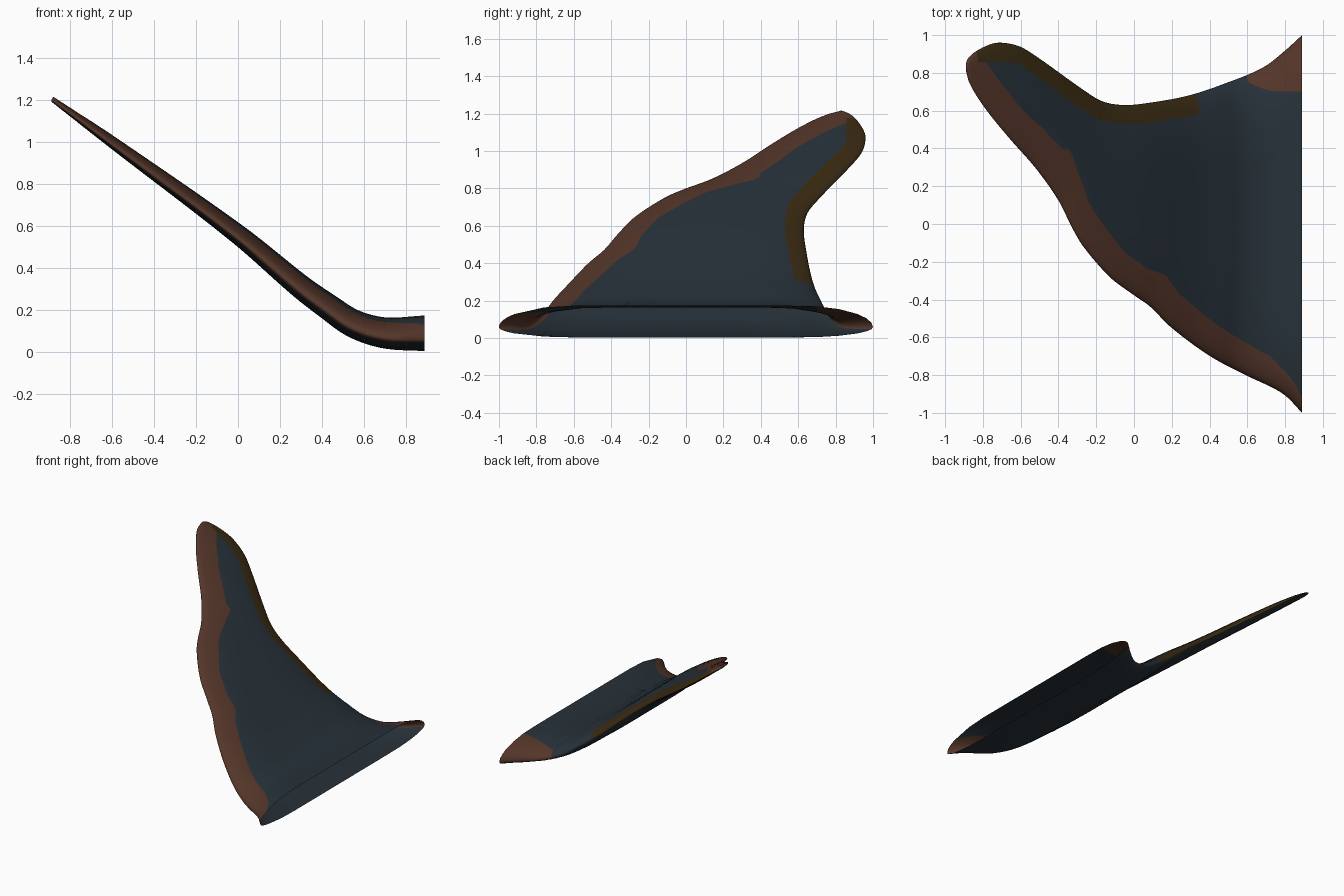
import bpy, bmesh, math
from mathutils import Vector

cube = bpy.data.objects.get("Cube")
if cube:
    bpy.data.objects.remove(cube)


def material(name, rgb):
    m = bpy.data.materials.new(name)
    m.use_nodes = True
    m.diffuse_color = (*rgb, 1)
    bsdf = next(n for n in m.node_tree.nodes if n.type == 'BSDF_PRINCIPLED')
    bsdf.inputs["Base Color"].default_value = (*rgb, 1)
    bsdf.inputs["Roughness"].default_value = 0.8
    return m


BLUE, BROWN, OLIVE = range(3)
mats = [material("slate_blue", (0.02, 0.031, 0.041)),
        material("rust_brown", (0.088, 0.036, 0.022)),
        material("dark_olive", (0.042, 0.024, 0.006))]


def curve(points):
    """Smooth function through (x, value) points."""
    def slope(i):
        a, b = points[max(i - 1, 0)], points[min(i + 1, len(points) - 1)]
        return (b[1] - a[1]) / (b[0] - a[0])

    def f(x):
        i = 0
        while i < len(points) - 2 and x > points[i + 1][0]:
            i += 1
        (xa, a), (xb, b) = points[i], points[i + 1]
        h = xb - xa
        t = min(max((x - xa) / h, 0), 1)
        s = t * t * (3 - 2 * t)
        return (a + (b - a) * s + h * t * (1 - t) ** 2 * slope(i)
                - h * t * t * (1 - t) * slope(i + 1))
    return f


# Planform edges, height of the middle surface and half thickness along the span
lead = curve([(-.89, .83), (-.87, .75), (-.79, .62), (-.66, .46), (-.51, .29),
              (-.39, .12), (-.32, -.02), (-.26, -.12), (-.12, -.28), (0, -.37),
              (.1, -.44), (.2, -.54), (.4, -.69), (.6, -.8), (.79, -.9), (.89, -1)])
trail = curve([(-.89, .83), (-.88, .87), (-.84, .91), (-.76, .95), (-.7, .96),
               (-.6, .94), (-.5, .88), (-.26, .71), (-.16, .65), (-.05, .63),
               (.08, .64), (.3, .68), (.51, .75), (.69, .83), (.79, .91), (.89, 1)])
mid = curve([(-.89, 1.208), (-.6, 1.0), (0, .56), (.3, .31), (.43, .215),
             (.55, .135), (.7, .09), (.89, .088)])
half = curve([(-.89, .012), (-.6, .028), (0, .047), (.43, .062), (.7, .074), (.89, .085)])


def slope_of(f, x):
    e = .01
    return (f(min(x + e, .89)) - f(max(x - e, -.89))) / (min(x + e, .89) - max(x - e, -.89))


def surface(x, y, side, lift=0):
    """Point on the upper (side 1) or lower (side -1) skin."""
    a, b = lead(x), trail(x)
    w = max(min(.4, (b - a) / 2), 1e-5)
    d = max(min(y - a, b - y, w), 0) / w
    f = math.sqrt(max(1 - (1 - d) ** 2, 0))
    k = slope_of(mid, x) if x < .85 else 0
    normal = Vector((-k, 0, 1)).normalized()
    h = half(x)
    p = Vector((x, y, mid(x))) + normal * (side * h * f - .35 * h * (1 - f) + lift)
    p.x = min(max(p.x, -.89), .89)
    return p


def bands(x):
    """Widths of the coloured edge bands, measured along y."""
    chord = trail(x) - lead(x)
    front = .14 * math.hypot(1, slope_of(lead, x))
    if x > .72:
        front *= 1 - .6 * (x - .72) / .17
    back = .1 * math.hypot(1, slope_of(trail, x))
    if x > .58:
        back = .02 + (x - .58) * .9
    return min(front, .75 * chord), min(back, .25 * chord)


EDGE = (0, .03, .12, .28, .6, 1)
MIDDLE = 10


def row(x):
    a, b = lead(x), trail(x)
    f, g = bands(x)
    ys = [a + f * k for k in EDGE]
    ys += [a + f + (b - g - a - f) * i / MIDDLE for i in range(1, MIDDLE)]
    return ys + [b - g * k for k in reversed(EDGE)]


def finish(name, bm):
    me = bpy.data.meshes.new(name)
    bm.to_mesh(me)
    bm.free()
    for m in mats:
        me.materials.append(m)
    for p in me.polygons:
        p.use_smooth = True
    ob = bpy.data.objects.new(name, me)
    bpy.context.collection.objects.link(ob)
    return ob


# Wing: closed rings along the span, open at the root
STATIONS = 90
xs = [-.89 + 1.78 * (i / STATIONS) ** 1.5 for i in range(STATIONS + 1)]
bm = bmesh.new()
rings = []
for x in xs:
    ys = row(x)
    upper = [surface(x, y, 1) for y in ys]
    lower = [surface(x, y, -1) for y in ys[-2:0:-1]]
    rings.append([bm.verts.new(p) for p in upper + lower])

cols, edge, size = len(ys) - 1, len(EDGE) - 1, len(rings[0])


def colour(x, j):
    if j < edge or j >= size - 2:
        return BROWN
    if cols - edge <= j < cols + 1:
        if x < -.83 or x > .59:
            return BROWN
        if x < .32:
            return OLIVE
    return BLUE


for i in range(STATIONS):
    p, q = rings[i], rings[i + 1]
    for j in range(size):
        k = (j + 1) % size
        face = bm.faces.new((p[j], q[j], q[k], p[k]))
        face.material_index = colour((xs[i] + xs[i + 1]) / 2, j)
bmesh.ops.remove_doubles(bm, verts=bm.verts, dist=.00005)
finish("wing", bm)

# Small flush panel on the upper skin near the root
low = curve([(.5, -.29), (.62, -.33), (.7, -.34), (.76, -.345)])
high = curve([(.5, -.12), (.6, -.2), (.7, -.275), (.76, -.335)])
bm = bmesh.new()
strips = []
for i in range(13):
    x = .5 + .26 * i / 12
    a, b = low(x), high(x)
    strips.append([bm.verts.new(surface(x, a + (b - a) * t / 4, 1, .003)) for t in range(5)])
for p, q in zip(strips, strips[1:]):
    for j in range(4):
        bm.faces.new((p[j], q[j], q[j + 1], p[j + 1]))
finish("root_panel", bm)
